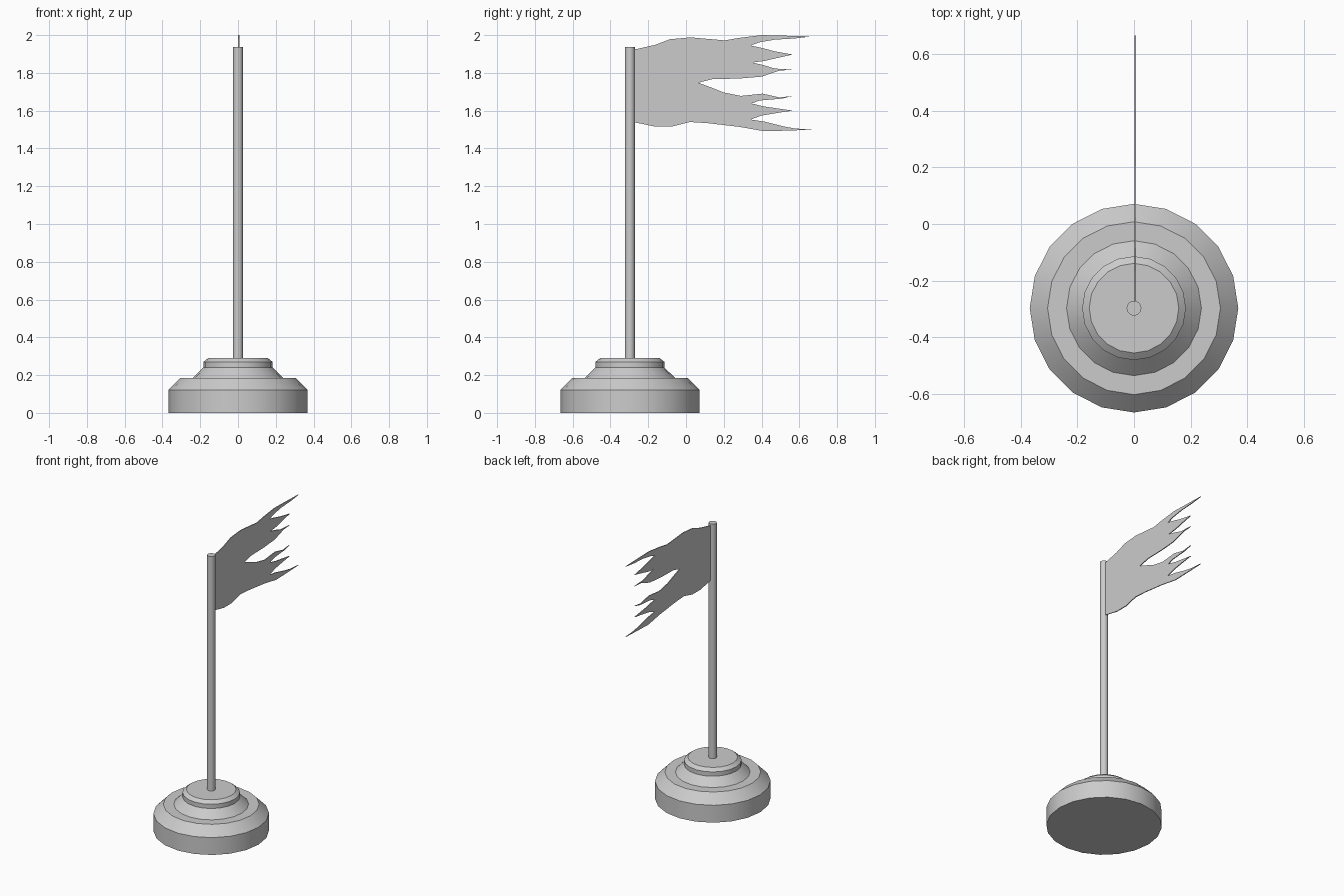
import bpy, bmesh, math

if "Cube" in bpy.data.objects:
    bpy.data.objects.remove(bpy.data.objects["Cube"])

CY = -0.297   # y of the pole axis
SIDES = 20


def make_object(name, bm):
    bmesh.ops.recalc_face_normals(bm, faces=bm.faces[:])
    mesh = bpy.data.meshes.new(name)
    bm.to_mesh(mesh)
    bm.free()
    obj = bpy.data.objects.new(name, mesh)
    bpy.context.collection.objects.link(obj)
    return obj


def turned(name, profile):
    """Stack of rings (radius, z), capped at both ends."""
    bm = bmesh.new()
    rings = []
    for r, z in profile:
        rings.append([bm.verts.new((r * math.cos(math.tau * i / SIDES),
                                    CY + r * math.sin(math.tau * i / SIDES), z))
                      for i in range(SIDES)])
    for a, b in zip(rings, rings[1:]):
        for i in range(SIDES):
            j = (i + 1) % SIDES
            bm.faces.new((a[i], a[j], b[j], b[i]))
    bm.faces.new(rings[0])
    bm.faces.new(rings[-1])
    obj = make_object(name, bm)
    bpy.ops.object.select_all(action='DESELECT')
    obj.select_set(True)
    bpy.context.view_layer.objects.active = obj
    bpy.ops.object.shade_smooth_by_angle(angle=math.radians(25))
    return obj


# Stepped round base and pole
turned("base", [(0.368, 0), (0.368, 0.122), (0.305, 0.186), (0.238, 0.186),
                (0.183, 0.24), (0.183, 0.27), (0.158, 0.29)])
turned("pole", [(0.026, 0.28), (0.026, 1.936)])

# Tattered flag: outline (y, z) extruded to a thin sheet
outline = [
    (-0.28, 1.922), (-0.165, 1.948), (-0.085, 1.978), (0.025, 1.988), (0.205, 1.972),
    (0.28, 1.985), (0.40, 2.0), (0.52, 1.997), (0.665, 1.993), (0.575, 1.982),
    (0.47, 1.976), (0.39, 1.962), (0.342, 1.945), (0.41, 1.93), (0.47, 1.914),
    (0.565, 1.897), (0.47, 1.876), (0.415, 1.863), (0.352, 1.855), (0.415, 1.84),
    (0.47, 1.823), (0.565, 1.817), (0.495, 1.812), (0.40, 1.78), (0.28, 1.77),
    (0.14, 1.767), (0.066, 1.748), (0.135, 1.722), (0.20, 1.696), (0.29, 1.678),
    (0.405, 1.69), (0.495, 1.67), (0.565, 1.678), (0.51, 1.664), (0.39, 1.654),
    (0.347, 1.638), (0.415, 1.622), (0.565, 1.60), (0.495, 1.59), (0.40, 1.574),
    (0.342, 1.553), (0.415, 1.542), (0.52, 1.516), (0.575, 1.506), (0.665, 1.499),
    (0.52, 1.494), (0.415, 1.491), (0.285, 1.514), (0.115, 1.534), (0.02, 1.54),
    (-0.075, 1.516), (-0.165, 1.516), (-0.28, 1.54)]
bm = bmesh.new()
face = bm.faces.new([bm.verts.new((0.001, y, z)) for y, z in outline])
ext = bmesh.ops.extrude_face_region(bm, geom=[face], use_keep_orig=True)
moved = [v for v in ext["geom"] if isinstance(v, bmesh.types.BMVert)]
bmesh.ops.translate(bm, verts=moved, vec=(0.006, 0, 0))
bmesh.ops.triangulate(bm, faces=[f for f in bm.faces if len(f.verts) > 4])
make_object("flag", bm)
